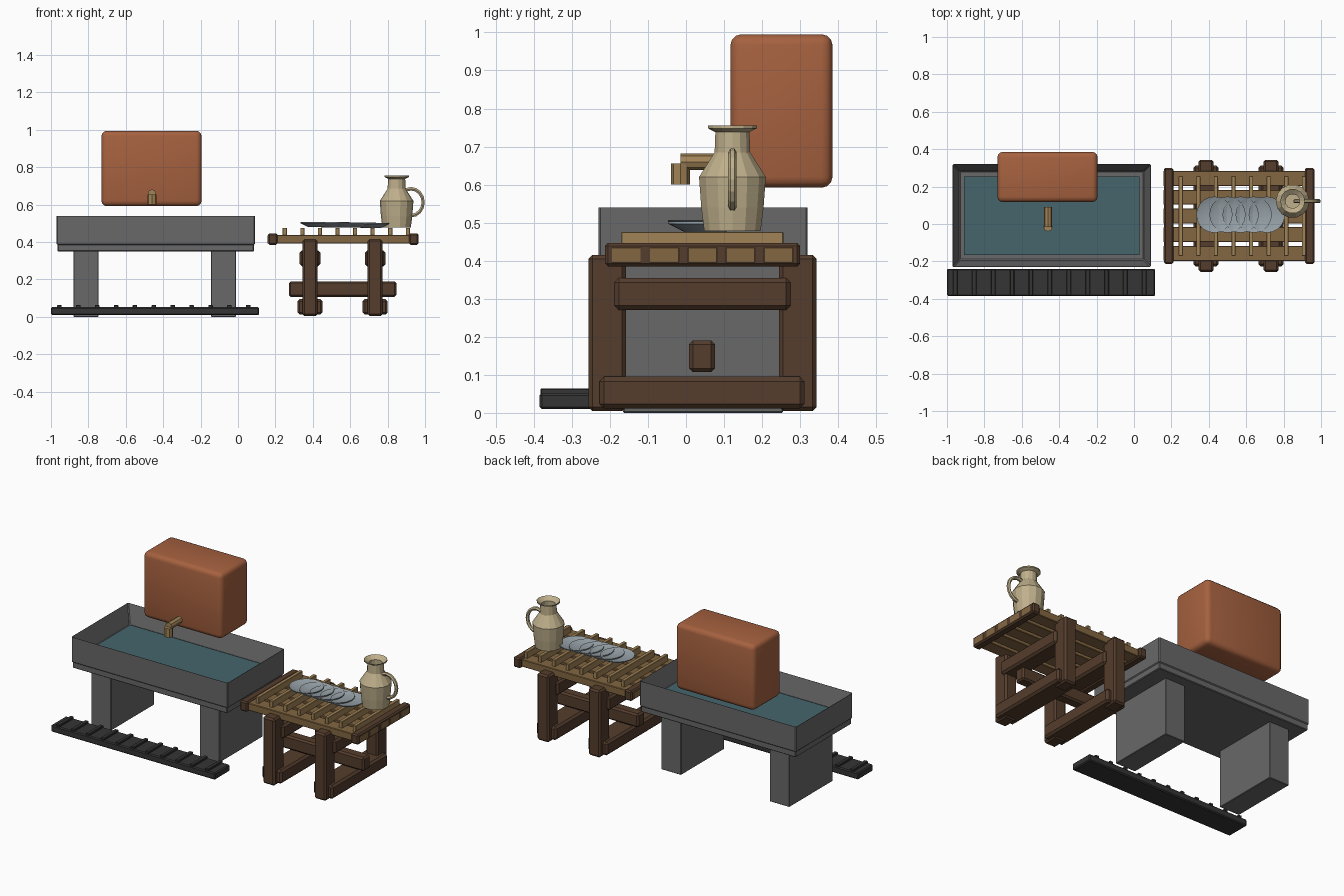
import bpy, bmesh, math
from mathutils import Matrix, Vector

if "Cube" in bpy.data.objects:
    bpy.data.objects.remove(bpy.data.objects["Cube"])


def material(name, rgb):
    m = bpy.data.materials.new(name)
    m.use_nodes = True
    m.diffuse_color = (*rgb, 1)
    m.node_tree.nodes["Principled BSDF"].inputs["Base Color"].default_value = (*rgb, 1)
    return m


STONE = material("grey stone", (.14, .14, .14))
WATER = material("teal water", (.06, .13, .15))
CLAY = material("orange clay", (.38, .12, .05))
RUBBER = material("black rubber", (.035, .035, .035))
DARK = material("dark wood", (.09, .047, .026))
BOARD = material("brown board", (.23, .135, .055))
SLAT = material("tan wood", (.36, .23, .095))
PLATE = material("blue grey glaze", (.3, .35, .38))
POT = material("cream pottery", (.52, .43, .26))


def finish(name, bm, mat, smooth=None):
    bmesh.ops.recalc_face_normals(bm, faces=bm.faces)
    me = bpy.data.meshes.new(name)
    bm.to_mesh(me)
    bm.free()
    ob = bpy.data.objects.new(name, me)
    bpy.context.collection.objects.link(ob)
    me.materials.append(mat)
    if smooth:
        bpy.ops.object.select_all(action="DESELECT")
        ob.select_set(True)
        bpy.context.view_layer.objects.active = ob
        bpy.ops.object.shade_smooth_by_angle(angle=math.radians(smooth))
    return ob


def box(name, x, y, z, mat, bevel=0.0, segments=1):
    """Box from (min, max) ranges with rounded edges."""
    bm = bmesh.new()
    size = [r[1] - r[0] for r in (x, y, z)]
    centre = [(r[0] + r[1]) / 2 for r in (x, y, z)]
    bmesh.ops.create_cube(bm, size=1, matrix=Matrix.Translation(centre) @ Matrix.Diagonal((*size, 1)))
    if bevel:
        bmesh.ops.bevel(bm, geom=bm.edges[:], offset=bevel, segments=segments, profile=.5, affect="EDGES")
    return finish(name, bm, mat, 50 if segments > 1 else None)


def lathe(name, profile, centre, sides, mat, smooth=None):
    """Spin (radius, height) points around a vertical axis."""
    bm = bmesh.new()
    verts = [bm.verts.new((r, 0, z)) for r, z in profile]
    edges = [bm.edges.new(p) for p in zip(verts, verts[1:])]
    bmesh.ops.spin(bm, geom=verts + edges, cent=(0, 0, 0), axis=(0, 0, 1),
                   angle=math.tau, steps=sides)
    bmesh.ops.remove_doubles(bm, verts=bm.verts, dist=1e-4)
    bmesh.ops.translate(bm, verts=bm.verts, vec=centre)
    return finish(name, bm, mat, smooth)


def tube(name, start, end, radius, sides, mat):
    bm = bmesh.new()
    a, b = Vector(start), Vector(end)
    turn = (b - a).to_track_quat("Z", "Y").to_matrix().to_4x4()
    bmesh.ops.create_cone(bm, cap_ends=True, segments=sides, radius1=radius, radius2=radius,
                          depth=(b - a).length, matrix=Matrix.Translation((a + b) / 2) @ turn)
    return finish(name, bm, mat)


# Stone trough: inset base, four walls cut from one block, water
box("trough_base", (-.965, .085), (-.225, .315), (.35, .39), STONE, .004)
bm = bmesh.new()
bmesh.ops.create_cube(bm, size=1, matrix=Matrix.Translation((-.44, .045, .465))
                      @ Matrix.Diagonal((1.06, .55, .16, 1)))
bm.faces.ensure_lookup_table()
top = max(bm.faces, key=lambda f: f.calc_center_median().z)
bmesh.ops.inset_region(bm, faces=[top], thickness=.052)
bmesh.ops.translate(bm, verts=top.verts, vec=(0, 0, -.12))
bmesh.ops.bevel(bm, geom=bm.edges[:], offset=.005, segments=1, affect="EDGES")
finish("trough_walls", bm, STONE)
box("water", (-.91, .03), (-.165, .255), (.425, .445), WATER)
for side, x in (("right", -.88), ("left", -.145)):
    box(f"{side}_trough_support", (x, x + .135), (-.165, .255), (0, .352), STONE, .003)

# Clay water tank and tap
box("water_tank", (-.73, -.195), (.117, .385), (.592, .995), CLAY, .028, 3)
tube("tap_pipe", (-.46, -.015, .66), (-.46, .09, .66), .022, 8, SLAT)
tube("tap_spout", (-.46, -.015, .6), (-.46, -.015, .655), .025, 8, SLAT)

# Ribbed floor mat
box("floor_mat", (-1, .113), (-.385, -.24), (.01, .052), RUBBER, .006)
for i in range(11):
    x = -.955 + i * .101
    box(f"mat_rib_{i}", (x - .012, x + .012), (-.383, -.242), (.048, .064), RUBBER, .003)

# Table top: long boards, end rails and thin cross slats
for i in range(5):
    y = -.157 + i * .1
    box(f"table_board_{i}", (.157, .965), (y - .04, y + .04), (.392, .437), BOARD, .003)
for side, x in (("right", .16), ("left", .914)):
    box(f"{side}_table_rail", (x, x + .05), (-.213, .3), (.385, .447), DARK, .008)
for i in range(8):
    x = .25 + i * .094
    box(f"table_slat_{i}", (x - .011, x + .011), (-.17, .256), (.435, .476), SLAT, .002)

# Trestles with paired posts, cross beams and one stretcher
for side, x in (("right", .385), ("left", .733)):
    for end, y in (("front", -.256), ("back", .245)):
        box(f"{side}_{end}_post", (x - .04, x + .04), (y, y + .098), (.005, .415), DARK, .01)
    box(f"{side}_upper_beam", (x - .055, x + .055), (-.188, .275), (.27, .355), DARK, .012)
    box(f"{side}_foot_beam", (x - .067, x + .067), (-.227, .312), (.012, .095), DARK, .012)
box("stretcher", (.272, .847), (.008, .076), (.107, .19), DARK, .01)

# Row of overlapping plates
for i in range(5):
    lathe(f"plate_{i}", [(0, .48), (.055, .48), (.097, .501), (.097, .507), (.072, .497), (0, .493)],
          (.43 + i * .07, .05, -.001 * i), 20, PLATE, 30)

# Pitcher with open neck and ring handle
lathe("pitcher", [(0, .478), (.076, .478), (.084, .54), (.09, .62), (.048, .685), (.046, .738), (.066, .748),
                  (.066, .755), (.038, .735), (.04, .685), (.078, .615), (.07, .49), (0, .49)],
      (.848, .122, 0), 14, POT)
bm = bmesh.new()
ring = bmesh.ops.create_circle(bm, segments=6, radius=.011,
                               matrix=Matrix.Translation((.925, .122, .685)) @ Matrix.Rotation(math.pi / 2, 4, "Y"))
bmesh.ops.spin(bm, geom=ring["verts"] + bm.edges[:], cent=(.925, .122, .613),
               axis=(0, 1, 0), angle=math.tau, steps=16)
bmesh.ops.remove_doubles(bm, verts=bm.verts, dist=1e-4)
# squeeze the ring so its inner half hides in the body
for v in bm.verts:
    v.co.x = .925 + (v.co.x - .925) * .9
finish("pitcher_handle", bm, POT)
